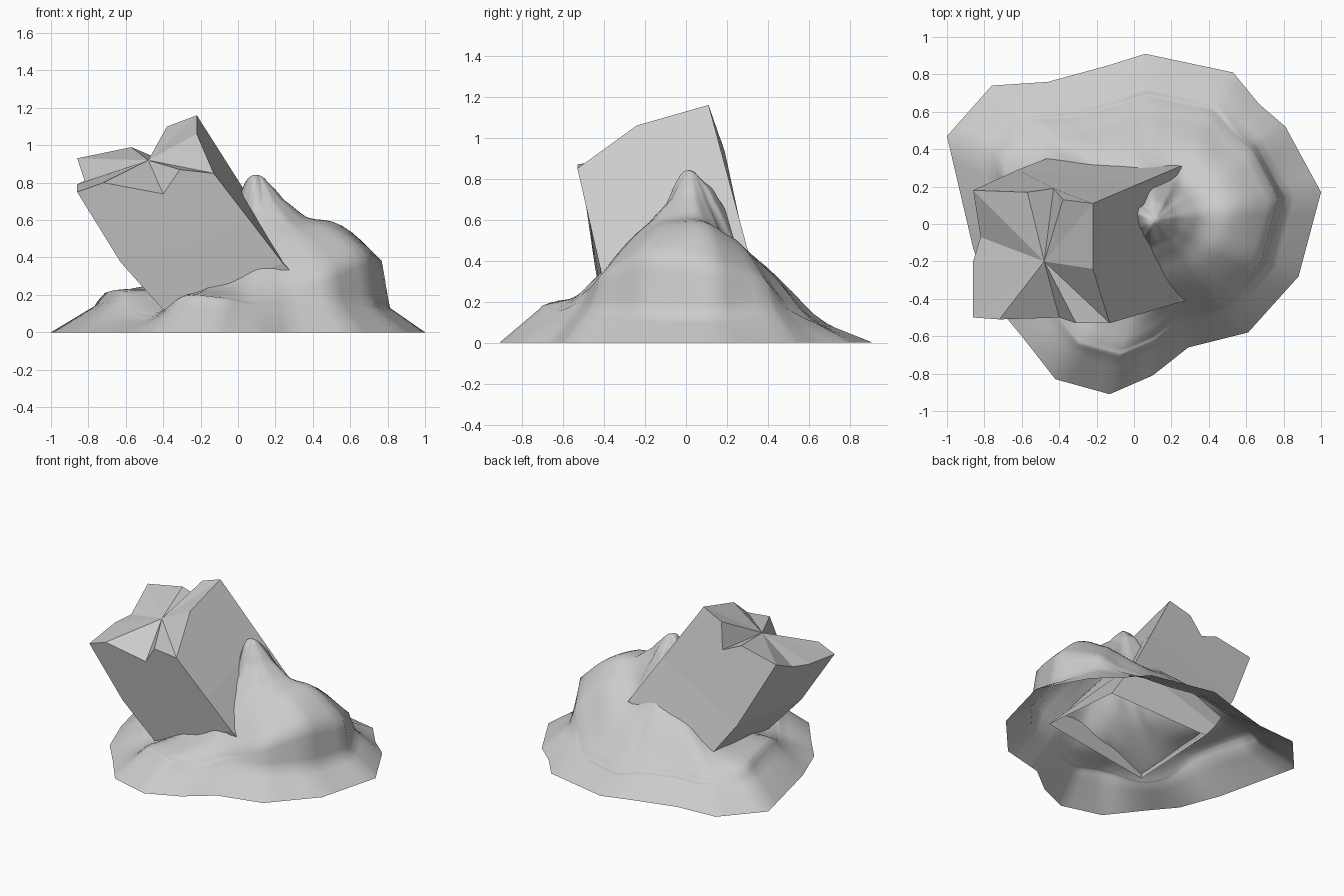
import bpy
import bmesh
from mathutils import Vector

old = bpy.data.objects.get("Cube")
if old:
    bpy.data.objects.remove(old)

grey = bpy.data.materials.new("stone grey")
grey.use_nodes = True
color = (0.6, 0.6, 0.6, 1)
grey.diffuse_color = color
grey.node_tree.nodes["Principled BSDF"].inputs["Base Color"].default_value = color


def make_object(name, bm):
    mesh = bpy.data.meshes.new(name)
    bm.to_mesh(mesh)
    bm.free()
    mesh.materials.append(grey)
    obj = bpy.data.objects.new(name, mesh)
    bpy.context.collection.objects.link(obj)
    return obj


def spline(a, b, c, d, t):
    """Smooth value between b and c."""
    return b + t * ((c - a) + t * ((2*a - 5*b + 4*c - d) + t * (3*b - 3*c + d - a))) / 2


# Mound: foot outline points, each with heights along the line from peak to foot
peak = Vector((0.11, 0.02))
peak_height = 0.84
shoulder_height = 0.79
fractions = [0, 0.07, 0.15, 0.3, 0.5, 0.74, 0.79, 1]
outline = [
    (1, .17), (.81, .52), (.67, .64), (.53, .81), (.06, .91), (-.13, .85),
    (-.46, .76), (-.76, .74), (-1, .47), (-.86, -.13), (-.75, -.42), (-.6, -.6),
    (-.42, -.83), (-.13, -.91), (.1, -.81), (.29, -.66), (.61, -.58), (.88, -.28),
]
heights = [
    (.71, .61, .57, .38, .13), (.69, .54, .48, .3, .17), (.68, .49, .42, .2, .14),
    (.69, .45, .34, .12, .09), (.71, .46, .3, .1, .075), (.7, .48, .33, .13, .1),
    (.62, .45, .35, .14, .11), (.6, .43, .32, .14, .11), (.5, .38, .26, .21, .14),
    (.45, .3, .23, .22, .17), (.45, .3, .2, .12, .09), (.45, .3, .2, .11, .08),
    (.5, .35, .24, .2, .17), (.6, .42, .26, .19, .165), (.66, .52, .36, .18, .14),
    (.69, .58, .45, .25, .18), (.7, .6, .49, .32, .17), (.71, .61, .56, .42, .14),
]
profiles = [(peak_height, shoulder_height, *h, 0) for h in heights]
count = len(outline)
steps = 4

bm = bmesh.new()
top = bm.verts.new((*peak, peak_height))
spokes = []
for i in range(count):
    for s in range(steps):
        t = s / steps
        foot = Vector(outline[i]).lerp(Vector(outline[(i + 1) % count]), t)
        near = [profiles[(i + k) % count] for k in (-1, 0, 1, 2)]
        keys = [spline(*values, t) for values in zip(*near)]
        keys = [keys[1]] + keys + [0]
        spoke = []
        for j in range(len(fractions) - 1):
            for r in range(1, steps + 1):
                f = r / steps
                # the foot slope is straight, the rest is rounded
                z = keys[j + 1] * (1 - f) if j == len(fractions) - 2 else spline(*keys[j:j + 4], f)
                reach = fractions[j] + (fractions[j + 1] - fractions[j]) * f
                spoke.append(bm.verts.new((*peak.lerp(foot, reach), z)))
        spokes.append(spoke)
for a, b in zip(spokes, spokes[1:] + spokes[:1]):
    bm.faces.new((top, a[0], b[0]))
    for j in range(len(a) - 1):
        bm.faces.new((a[j], a[j + 1], b[j + 1], b[j]))
mound = make_object("mound", bm)
for poly in mound.data.polygons:
    poly.use_smooth = True

# Tilted block: crumpled rim around a low centre, open at the buried end
rim = [
    (-.86, -.5, .75), (-.72, -.51, .8), (-.4, -.5, .74), (-.31, -.53, .87),
    (-.13, -.53, .85), (-.22, -.24, 1.06), (-.22, .11, 1.16), (-.38, .13, 1.1),
    (-.43, .19, .93), (-.57, .17, .99), (-.86, .18, .93), (-.82, -.07, .81),
    (-.86, -.2, .79),
]
corners = [0, 4, 6, 10, len(rim)]
base = [(-.4, -.4, .12), (.24, -.42, .37), (.25, .31, .42), (-.39, .38, .14)]
buried_end = [(-.35, -.34, .04), (.42, -.38, .19), (.42, .27, .14), (-.32, .36, .05)]
bulge = Vector((-.02, 0, -.03))

bm = bmesh.new()
edge = [bm.verts.new(p) for p in rim]
centre = bm.verts.new((-.48, -.2, .92))
low = [bm.verts.new(p) for p in base]
end = [bm.verts.new(p) for p in buried_end]
middle = []
for c, v in zip(corners, low):
    middle.append(bm.verts.new(edge[c].co.lerp(v.co, 0.55) + (bulge if c in (0, 10) else Vector())))
for a, b in zip(edge, edge[1:] + edge[:1]):
    bm.faces.new((centre, a, b))
for i in range(4):
    j = (i + 1) % 4
    border = (edge + edge[:1])[corners[i]:corners[i + 1] + 1]
    bm.faces.new([middle[i], middle[j]] + border[::-1])
    for upper, lower in ((middle, low), (low, end)):
        bm.faces.new((lower[i], lower[j], upper[j], upper[i]))
make_object("tilted_block", bm)
